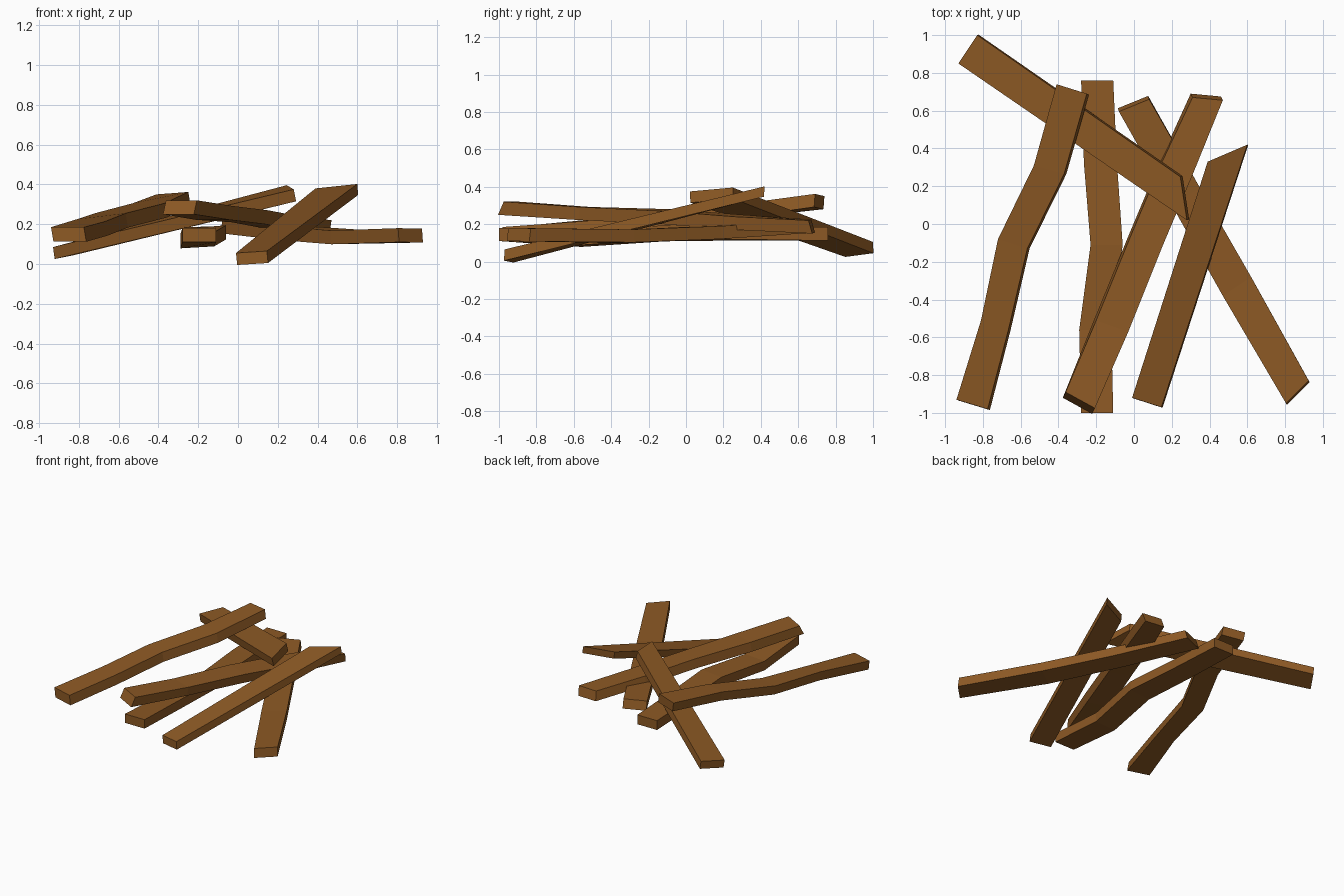
import bpy, bmesh
from mathutils import Vector

wood = bpy.data.materials.new("brown_wood")
wood.diffuse_color = (0.265, 0.10, 0.018, 1)


def plank(name, sections, drop_start, drop_end):
    """Loft a rough plank: each section is its top edge (left xyz, right xyz);
    the drop vectors lead from the top edge to the bottom edge at both ends."""
    bm = bmesh.new()
    rings = []
    for i, s in enumerate(sections):
        left, right = Vector(s[:3]), Vector(s[3:])
        if i == 0:
            drop = Vector(drop_start)
        elif i == len(sections) - 1:
            drop = Vector(drop_end)
        else:
            drop = (Vector(drop_start) + Vector(drop_end)) / 2
            drop.y = 0
        rings.append([bm.verts.new(p) for p in (left, right, right + drop, left + drop)])
    for a, b in zip(rings, rings[1:]):
        for k in range(4):
            n = (k + 1) % 4
            bm.faces.new((a[k], a[n], b[n], b[k]))
    bm.faces.new(rings[0])
    bm.faces.new(rings[-1][::-1])
    bmesh.ops.recalc_face_normals(bm, faces=bm.faces)
    me = bpy.data.meshes.new(name)
    bm.to_mesh(me)
    bm.free()
    me.materials.append(wood)
    bpy.context.collection.objects.link(bpy.data.objects.new(name, me))


# Bent plank on the left, rising to the back
plank("left_bent_plank", [
    (-0.94, -0.93, 0.185, -0.775, -0.98, 0.185),
    (-0.81, -0.51, 0.225, -0.665, -0.56, 0.215),
    (-0.72, -0.08, 0.255, -0.565, -0.13, 0.255),
    (-0.53, 0.31, 0.305, -0.37, 0.265, 0.305),
    (-0.41, 0.74, 0.35, -0.25, 0.69, 0.362)],
    (0.012, -0.005, -0.073), (0.012, -0.005, -0.07))

# Kinked plank lying front to back
plank("middle_flat_plank", [
    (-0.28, -1.0, 0.18, -0.11, -1.0, 0.18),
    (-0.29, -0.56, 0.15, -0.12, -0.56, 0.16),
    (-0.23, -0.11, 0.18, -0.06, -0.11, 0.195),
    (-0.265, 0.32, 0.185, -0.09, 0.32, 0.19),
    (-0.28, 0.76, 0.185, -0.11, 0.76, 0.185)],
    (0, 0, -0.07), (0, 0, -0.073))

# Plank leaning across the middle
plank("middle_diagonal_plank", [
    (-0.362, -0.89, 0.32, -0.207, -0.975, 0.32),
    (-0.20, -0.51, 0.292, -0.03, -0.57, 0.292),
    (-0.02, -0.07, 0.28, 0.15, -0.12, 0.27),
    (0.14, 0.31, 0.25, 0.31, 0.26, 0.24),
    (0.31, 0.67, 0.225, 0.47, 0.655, 0.22)],
    (-0.015, -0.03, -0.07), (-0.01, 0.02, -0.07))

# Straight plank rising from the front ground
plank("front_rising_plank", [
    (-0.01, -0.92, 0.055, 0.145, -0.97, 0.065),
    (0.39, 0.33, 0.38, 0.60, 0.42, 0.402)],
    (0.006, -0.003, -0.06), (0.004, -0.003, -0.055))

# Plank running to the right front corner
plank("right_diagonal_plank", [
    (0.805, -0.95, 0.18, 0.925, -0.83, 0.178),
    (0.47, -0.38, 0.168, 0.62, -0.28, 0.172),
    (0.20, 0.10, 0.19, 0.35, 0.19, 0.19),
    (-0.08, 0.595, 0.222, 0.08, 0.66, 0.222)],
    (0.005, -0.008, -0.07), (-0.005, 0.018, -0.068))

# Plank crossing the back, rising to the right
plank("back_crossing_plank", [
    (-0.93, 0.85, 0.085, -0.83, 1.0, 0.105),
    (0.28, 0.02, 0.375, 0.245, 0.25, 0.396)],
    (0.008, 0.002, -0.06), (0.012, 0.004, -0.06))
